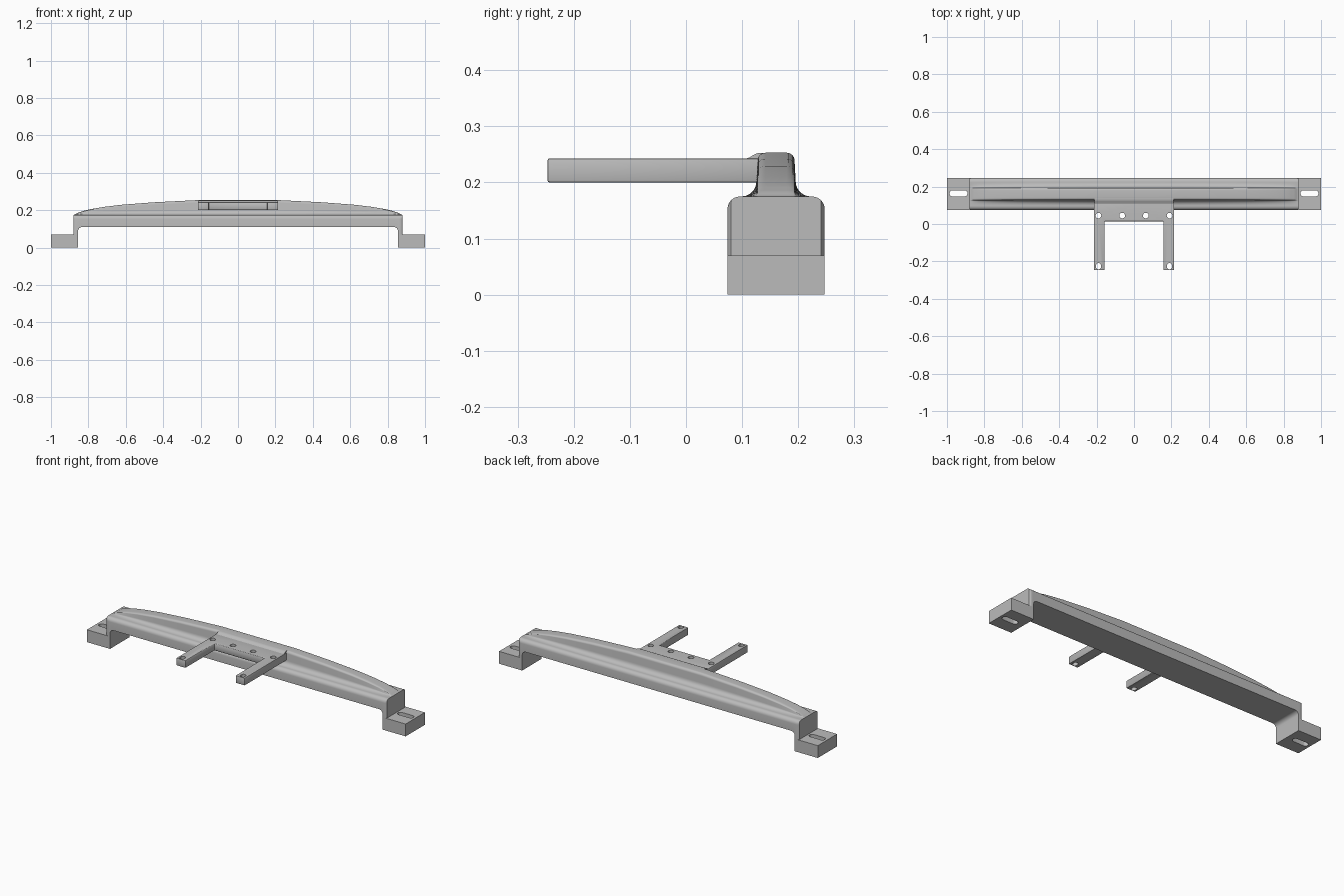
import bpy, bmesh, math

cube = bpy.data.objects.get("Cube")
if cube:
    bpy.data.objects.remove(cube)

metal = bpy.data.materials.new("grey_metal")
metal.use_nodes = True
GREY = (0.5, 0.5, 0.5, 1)
metal.diffuse_color = GREY
metal.node_tree.nodes["Principled BSDF"].inputs["Base Color"].default_value = GREY

YC, HALF = 0.1605, 0.0865      # beam centre line and half width
DECK, PEAK = 0.175, 0.253      # shoulder height and rib height
FOOT = 0.07


def make(name, bm):
    bmesh.ops.remove_doubles(bm, verts=bm.verts, dist=1e-5)
    bmesh.ops.recalc_face_normals(bm, faces=bm.faces)
    mesh = bpy.data.meshes.new(name)
    bm.to_mesh(mesh)
    bm.free()
    mesh.materials.append(metal)
    ob = bpy.data.objects.new(name, mesh)
    bpy.context.collection.objects.link(ob)
    return ob


def loft(name, rings):
    bm = bmesh.new()
    rows = [[bm.verts.new(p) for p in ring] for ring in rings]
    for a, b in zip(rows, rows[1:]):
        for i in range(len(a)):
            j = (i + 1) % len(a)
            bm.faces.new((a[i], a[j], b[j], b[i]))
    bm.faces.new(rows[0])
    bm.faces.new(rows[-1])
    return make(name, bm)


def prism(name, outline, z0, z1):
    return loft(name, [[(x, y, z) for x, y in outline] for z in (z0, z1)])


def slot(name, x, y, r, half_len=0, along_x=True):
    # Rounded slot cutter; a zero length gives a round hole
    pts = []
    for k in range(32):
        a = math.tau * (k + 0.5) / 32
        c, s = math.cos(a), math.sin(a)
        u, v = r * c + math.copysign(half_len, c), r * s
        pts.append((x + u, y + v) if along_x else (x + v, y + u))
    ob = prism(name, pts, -0.1, 0.4)
    ob.hide_render = True
    ob.hide_set(True)
    return ob


def cut(ob, cutters):
    for c in cutters:
        m = ob.modifiers.new("hole", 'BOOLEAN')
        m.operation, m.object, m.solver = 'DIFFERENCE', c, 'EXACT'
    bpy.context.view_layer.objects.active = ob
    for m in list(ob.modifiers):
        bpy.ops.object.modifier_apply(modifier=m.name)
    for c in cutters:
        bpy.data.objects.remove(c)


def smooth(ob, angle=35):
    bpy.ops.object.select_all(action='DESELECT')
    ob.select_set(True)
    bpy.context.view_layer.objects.active = ob
    bpy.ops.object.shade_smooth_by_angle(angle=math.radians(angle))


def arc(cy, cz, r, a0, a1, n=6):
    return [(cy + r * math.cos(math.radians(a0 + (a1 - a0) * k / n)),
             cz + r * math.sin(math.radians(a0 + (a1 - a0) * k / n))) for k in range(n + 1)]


# Half cross-section above the deck side: shoulder, concave fillet, rib crown
half_section = (arc(HALF - 0.022, DECK - 0.022, 0.022, 0, 90)
                + arc(0.062, DECK + 0.027, 0.027, 270, 180)
                + arc(0.019, PEAK - 0.014, 0.014, 0, 90))


def section(x, top, bottom, narrow=0):
    s = (top - DECK) / (PEAK - DECK)
    half = [(HALF - narrow, bottom)]
    for d, z in half_section:
        half.append((min(d, HALF - narrow), DECK + (z - DECK) * s if z > DECK else z))
    return ([(x, YC + d, z) for d, z in half]
            + [(x, YC - d, z) for d, z in reversed(half)])


# Rib height along the half span
crest = [(0, .253), (.23, .253), (.45, .242), (.62, .229), (.72, .217),
         (.79, .205), (.83, .195), (.86, .184), (.874, .176), (.88, .1752)]


def top_at(x):
    for (x0, z0), (x1, z1) in zip(crest, crest[1:]):
        if x <= x1:
            return z0 + (z1 - z0) * (x - x0) / (x1 - x0)
    return DECK


INNER, R = 0.855, 0.022
stations = [(x, 0.11) for x in (0, .12, .23, .27, .34, .45, .54, .62, .67, .72, .76, .79, .815)]
stations += [(INNER - R + R * math.sin(a), 0.11 - R + R * math.cos(a))
             for a in (k * math.pi / 12 for k in range(7))]
stations += [(x, FOOT) for x in (INNER, .86, .868, .874, .88)]
right_half = [section(x, top_at(x), b, max(0, x - .872) * 0.8) for x, b in stations]
left_half = [[(-x, y, z) for x, y, z in ring] for ring in reversed(right_half[1:])]
smooth(loft("cross_beam", left_half + right_half), 40)

# Slotted mounting feet
for side, label in ((1, "left"), (-1, "right")):
    x0, x1 = side * INNER, side
    y0, y1 = YC - HALF, YC + HALF
    foot = prism(label + "_foot", [(x0, y0), (x1, y0), (x1, y1), (x0, y1)], 0, FOOT)
    cut(foot, [slot("foot_slot_cutter", side * 0.938, YC + 0.003, 0.016, 0.032)])
    smooth(foot)

# Forked bracket with bolt holes
fork_half = [(.215, .145), (.215, -.247), (.157, -.247), (.157, .014)]
fork = fork_half + [(-x, y) for x, y in reversed(fork_half)]
bracket = prism("fork_bracket", fork, 0.2, 0.243)
bev = bracket.modifiers.new("soft_edges", 'BEVEL')
bev.width, bev.segments = 0.004, 2
holes = [slot("bolt_cutter", x, 0.045, 0.015) for x in (-.19, -.063, .063, .19)]
holes += [slot("tip_cutter", x, -0.226, 0.013, 0.004, False) for x in (-.19, .19)]
cut(bracket, holes)
smooth(bracket)

# Blend between bracket top and rib crown
blend = [(.106, .2425), (.113, .2445), (.119, .2485), (.126, .252), (.135, .2528),
         (.145, .2528), (.145, .2425)]
smooth(loft("bracket_blend", [[(x, y, z) for y, z in blend] for x in (-.212, .212)]))
